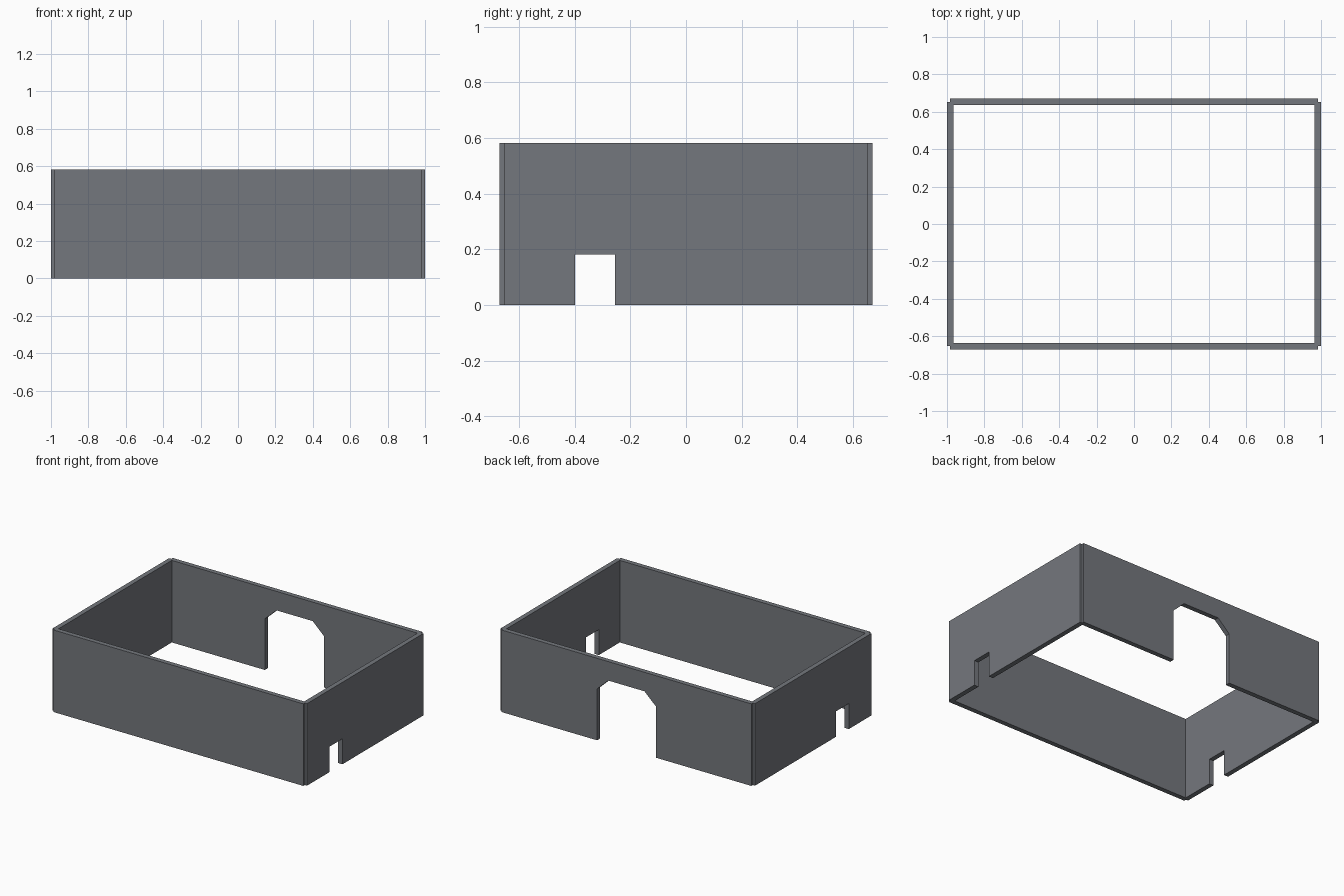
import bpy, bmesh
from mathutils import Matrix
from math import pi

if "Cube" in bpy.data.objects:
    bpy.data.objects.remove(bpy.data.objects["Cube"])

T = 0.034          # wall thickness
H = 0.583          # wall height
CX, CY = 1 - T / 2, 0.67 - T / 2   # wall centre lines

slate = bpy.data.materials.new("slate")
slate.diffuse_color = (0.175, 0.185, 0.205, 1)
slate.use_nodes = True
slate.node_tree.nodes["Principled BSDF"].inputs["Base Color"].default_value = slate.diffuse_color


def wall(name, half, opening, matrix):
    """Extrude a wall outline (u, z) with an optional opening cut up from the floor."""
    outline = [(-half, 0)] + opening + [(half, 0), (half, H), (-half, H)]
    bm = bmesh.new()
    face = bm.faces.new([bm.verts.new((u, -T / 2, z)) for u, z in outline])
    ext = bmesh.ops.extrude_face_region(bm, geom=[face])
    verts = [v for v in ext["geom"] if isinstance(v, bmesh.types.BMVert)]
    bmesh.ops.translate(bm, verts=verts, vec=(0, T, 0))
    bmesh.ops.transform(bm, matrix=matrix, verts=bm.verts)
    bmesh.ops.recalc_face_normals(bm, faces=bm.faces)
    mesh = bpy.data.meshes.new(name)
    bm.to_mesh(mesh)
    bm.free()
    mesh.materials.append(slate)
    obj = bpy.data.objects.new(name, mesh)
    bpy.context.collection.objects.link(obj)


# Opening outlines
door = [(-0.40, 0), (-0.40, 0.181), (-0.255, 0.181), (-0.255, 0)]
arch = [(-0.234, 0), (-0.234, 0.363), (-0.142, 0.448),
        (0.142, 0.448), (0.23, 0.365), (0.23, 0)]

# Long walls: plain front, arched back
wall("front_wall", CX, [], Matrix.Translation((0, -CY, 0)))
wall("back_wall", CX, arch, Matrix.Translation((0, CY, 0)))

# Short side walls, each with a small doorway
for name, x in (("left_wall", -CX), ("right_wall", CX)):
    wall(name, CY, door, Matrix.Translation((x, 0, 0)) @ Matrix.Rotation(pi / 2, 4, 'Z'))
